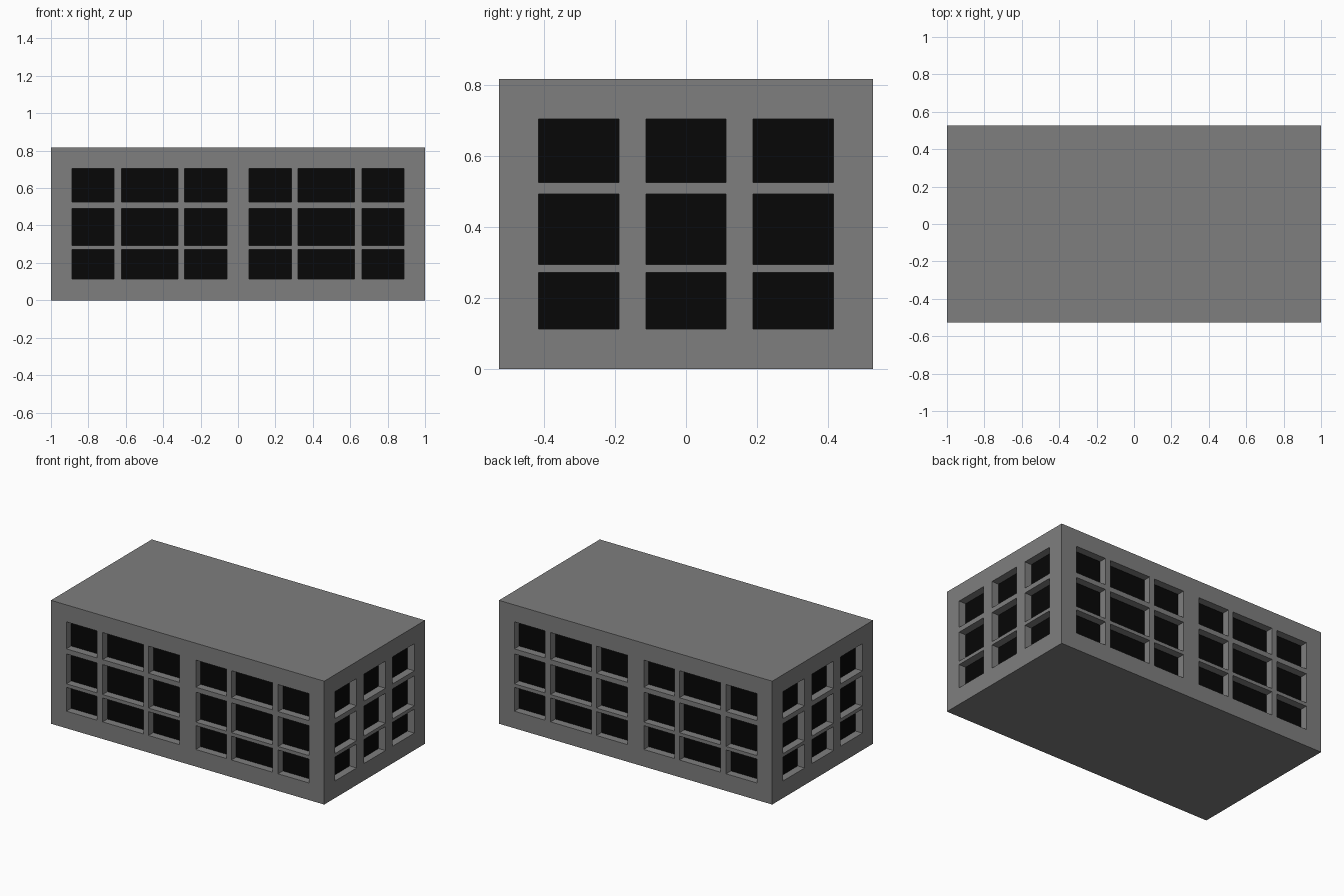
import bpy, bmesh
from math import pi
from mathutils import Matrix, Vector

if "Cube" in bpy.data.objects:
    bpy.data.objects.remove(bpy.data.objects["Cube"])

HALF_X, HALF_Y, HEIGHT, RECESS = 1.0, 0.527, 0.816, 0.05

# Window edges (start, end, start, end ...) mirrored about each wall's centre
long_half = [0.06, 0.286, 0.321, 0.622, 0.662, 0.887]
long_us = [-u for u in reversed(long_half)] + long_half
short_us = [-0.415, -0.189, -0.113, 0.113, 0.189, 0.415]
row_zs = [0.113, 0.271, 0.294, 0.492, 0.525, 0.704]


walls = bmesh.new()
panes = bmesh.new()


def add_face(bm, points):
    bm.faces.new([bm.verts.new(p) for p in points])


def facade(angle, half_width, distance, window_us):
    """One wall: a grid of quads whose odd cells are recessed windows."""
    turn = Matrix.Rotation(angle, 3, 'Z')
    us = [-half_width] + window_us + [half_width]
    zs = [0.0] + row_zs + [HEIGHT]

    def corners(i, j, depth):
        return [turn @ Vector((u, depth - distance, z)) for u, z in (
            (us[i], zs[j]), (us[i + 1], zs[j]),
            (us[i + 1], zs[j + 1]), (us[i], zs[j + 1]))]

    for i in range(len(us) - 1):
        for j in range(len(zs) - 1):
            outer = corners(i, j, 0)
            if i % 2 and j % 2:
                inner = corners(i, j, RECESS)
                for k in range(4):
                    n = (k + 1) % 4
                    add_face(walls, (outer[k], outer[n], inner[n], inner[k]))
                add_face(panes, inner)
            else:
                add_face(walls, outer)


# Front, right, back and left walls
for quarter in range(4):
    if quarter % 2:
        facade(quarter * pi / 2, HALF_Y, HALF_X, short_us)
    else:
        facade(quarter * pi / 2, HALF_X, HALF_Y, long_us)
bmesh.ops.remove_doubles(walls, verts=walls.verts, dist=1e-4)

# Flat roof and floor
for z in (0.0, HEIGHT):
    rim = [e for e in walls.edges if all(abs(v.co.z - z) < 1e-4 for v in e.verts)]
    cap = bmesh.ops.contextual_create(walls, geom=rim)["faces"]
    for f in cap:
        f.normal_update()
        if f.normal.z * (z - HEIGHT / 2) < 0:
            f.normal_flip()

# Merge the coplanar wall cells
bmesh.ops.dissolve_limit(walls, angle_limit=0.01, verts=walls.verts, edges=walls.edges)


def finish(bm, name, colour_name, shade):
    mesh = bpy.data.meshes.new(name)
    bm.to_mesh(mesh)
    bm.free()
    obj = bpy.data.objects.new(name, mesh)
    bpy.context.collection.objects.link(obj)
    mat = bpy.data.materials.new(colour_name)
    mat.diffuse_color = (shade, shade, shade, 1)
    mat.use_nodes = True
    mat.node_tree.nodes["Principled BSDF"].inputs["Base Color"].default_value = mat.diffuse_color
    mesh.materials.append(mat)


# Concrete shell and dark glass
finish(walls, "building_walls", "concrete", 0.21)
finish(panes, "window_panes", "dark_glass", 0.002)
